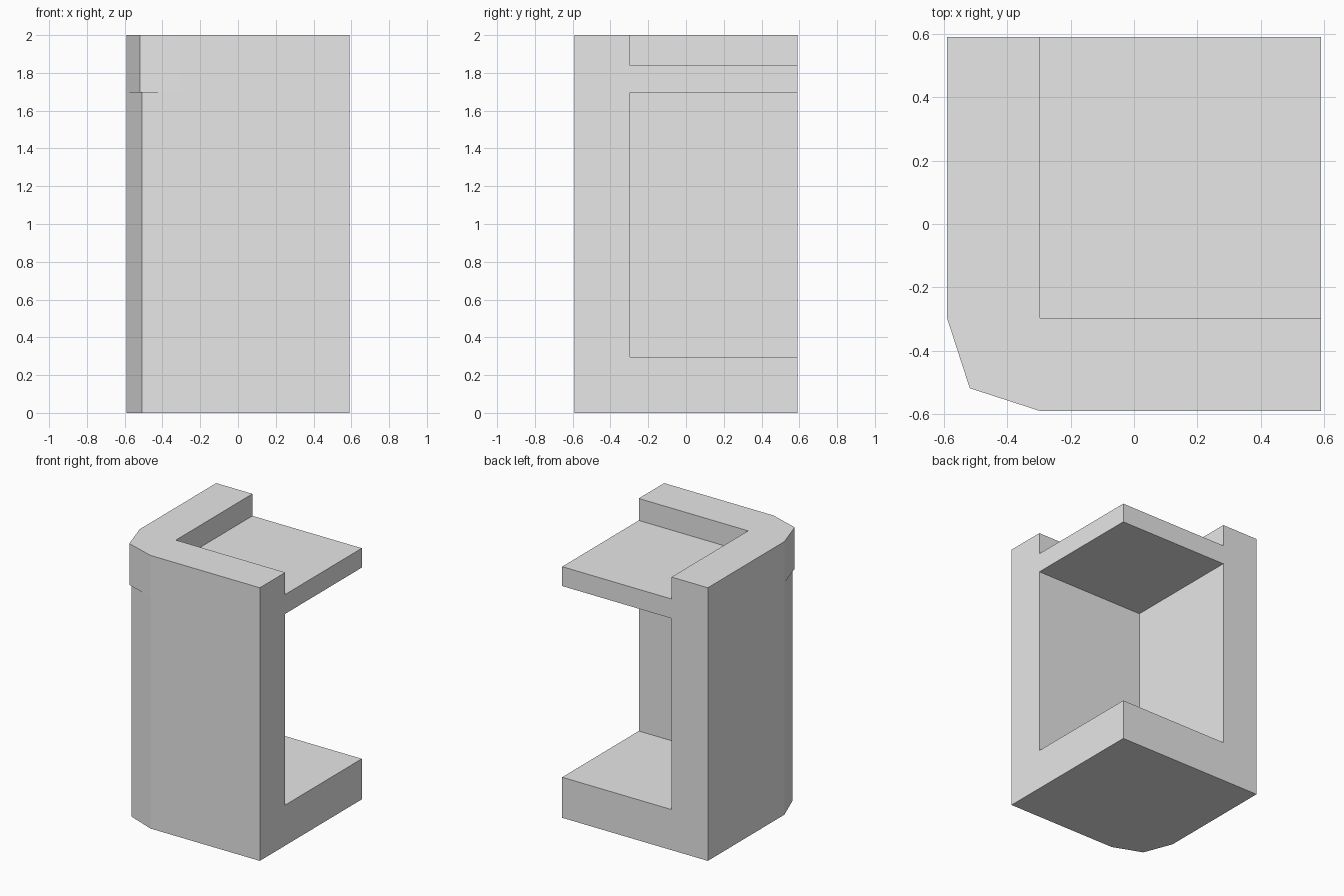
import bpy
import bmesh

if "Cube" in bpy.data.objects:
    bpy.data.objects.remove(bpy.data.objects["Cube"], do_unlink=True)

HALF = 0.59        # half width and depth
WALL = -0.296      # inner face of both walls
STEP = 1.697       # underside of the shelf, where the corner grows slightly

grey = bpy.data.materials.new("plain grey")
grey.use_nodes = True
colour = (0.8, 0.8, 0.8, 1)
grey.diffuse_color = colour
grey.node_tree.nodes["Principled BSDF"].inputs["Base Color"].default_value = colour


def outline(corner):
    """Square plan with one bluntly pointed corner."""
    return [(-HALF, WALL), (-corner, -corner), (WALL, -HALF),
            (HALF, -HALF), (HALF, HALF), (-HALF, HALF)]


def stack(name, levels):
    """Solid made from a stack of plan outlines, capped at both ends."""
    bm = bmesh.new()
    rings = [[bm.verts.new((x, y, z)) for x, y in plan] for plan, z in levels]
    bm.faces.new(rings[0][::-1])
    bm.faces.new(rings[-1])
    for low, high in zip(rings, rings[1:]):
        for i in range(len(low)):
            j = (i + 1) % len(low)
            bm.faces.new((low[i], low[j], high[j], high[i]))
    # Merge the ring points shared across the step
    bmesh.ops.remove_doubles(bm, verts=bm.verts, dist=0.0001)
    bmesh.ops.dissolve_degenerate(bm, dist=0.0001, edges=bm.edges)
    bmesh.ops.recalc_face_normals(bm, faces=bm.faces)
    mesh = bpy.data.meshes.new(name)
    bm.to_mesh(mesh)
    bm.free()
    mesh.materials.append(grey)
    obj = bpy.data.objects.new(name, mesh)
    bpy.context.collection.objects.link(obj)
    return obj


def cut_pocket(body, bottom, top):
    """Cut a box out of the open corner, leaving the two walls."""
    plan = [(WALL, WALL), (1, WALL), (1, 1), (WALL, 1)]
    cutter = stack("pocket_cutter", [(plan, bottom), (plan, top)])
    cutter.hide_render = True
    mod = body.modifiers.new("pocket", "BOOLEAN")
    mod.operation = "DIFFERENCE"
    mod.solver = "EXACT"
    mod.object = cutter
    bpy.context.view_layer.objects.active = body
    bpy.ops.object.modifier_apply(modifier=mod.name)
    bpy.data.objects.remove(cutter, do_unlink=True)


# Body with a slightly fuller corner above the step
lower, upper = outline(0.508), outline(0.518)
body = stack("corner_cabinet_body",
             [(lower, 0), (lower, STEP), (upper, STEP), (upper, 2)])

# Open bay between floor and shelf, and recess above the shelf
cut_pocket(body, 0.297, STEP)
cut_pocket(body, 1.839, 2.5)
